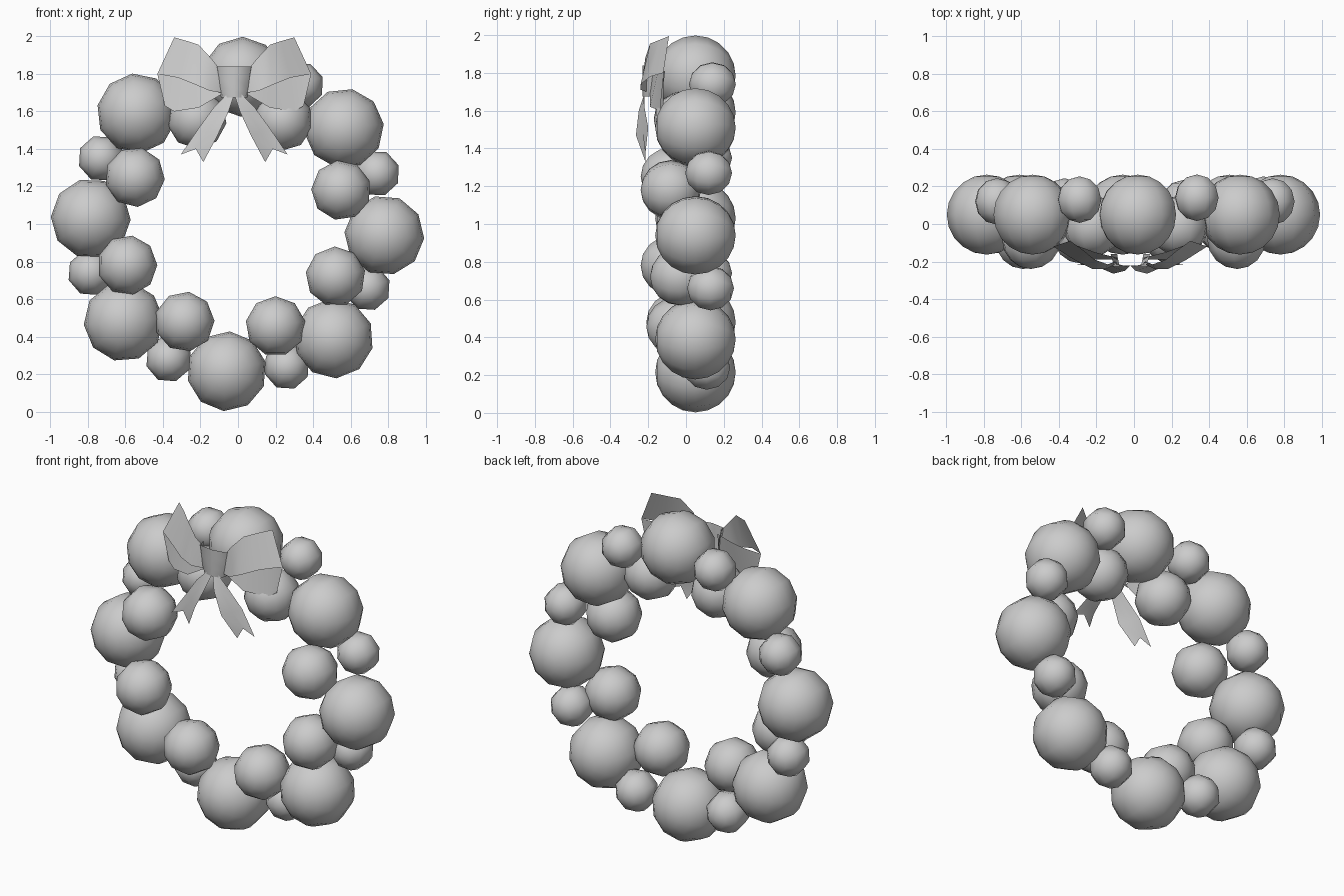
import bpy, bmesh, math
from mathutils import Matrix, Vector

grey = bpy.data.materials.new("matte_grey")
grey.diffuse_color = (0.6, 0.6, 0.6, 1)


def finish(name, bm):
    me = bpy.data.meshes.new(name)
    bm.to_mesh(me)
    bm.free()
    me.materials.append(grey)
    for p in me.polygons:
        p.use_smooth = True
    ob = bpy.data.objects.new(name, me)
    bpy.context.collection.objects.link(ob)
    return ob


# Low-poly bauble, its pole facing forward and turned with its place on the ring
def bauble(name, x, y, z, r, segs, rings):
    bm = bmesh.new()
    bmesh.ops.create_uvsphere(bm, u_segments=segs, v_segments=rings, radius=r)
    turn = math.atan2(x, z - 1.0)
    m = (Matrix.Translation((x, y, z)) @ Matrix.Rotation(turn, 4, 'Y')
         @ Matrix.Rotation(math.radians(90), 4, 'X'))
    bmesh.ops.transform(bm, matrix=m, verts=bm.verts)
    return finish(name, bm)


# Outer ring of big baubles
for x, z in [(0.02, 1.785), (-0.54, 1.59), (-0.785, 1.03), (-0.61, 0.48),
             (-0.06, 0.215), (0.51, 0.39), (0.78, 0.94), (0.565, 1.51)]:
    bauble("big_bauble", x, 0.05, z, 0.213, 10, 10)

# Inner ring of medium baubles, set forward
for x, y, z in [(-0.55, -0.08, 1.25), (-0.59, -0.08, 0.78), (-0.285, -0.05, 0.48),
                (0.20, -0.05, 0.455), (0.52, -0.03, 0.72), (0.55, -0.08, 1.18),
                (0.24, -0.01, 1.55), (-0.22, -0.01, 1.56)]:
    bauble("medium_bauble", x, y, z, 0.16, 9, 8)

# Small baubles in the gaps, set back
for x, y, z in [(-0.73, 0.12, 1.35), (-0.785, 0.12, 0.74), (-0.37, 0.12, 0.28),
                (0.26, 0.11, 0.24), (0.69, 0.13, 0.66), (0.74, 0.12, 1.27),
                (0.335, 0.14, 1.74), (-0.29, 0.13, 1.76)]:
    bauble("small_bauble", x, y, z, 0.124, 8, 6)


# Ribbon strip through pairs of edge points, optionally flipped about the bow centre
def ribbon(name, rows, side=1):
    bm = bmesh.new()
    vs = [[bm.verts.new((-0.02 + side * p[0], p[1], p[2])) for p in row] for row in rows]
    for a, b in zip(vs, vs[1:]):
        for i in range(len(a) - 1):
            bm.faces.new((a[i], b[i], b[i + 1], a[i + 1]))
    if side < 0:
        bmesh.ops.reverse_faces(bm, faces=bm.faces)
    return finish(name, bm)


for side in (-1, 1):
    # Upper front of the loop
    ribbon("bow_loop_front", [
        [(0.07, -0.21, 1.70), (0.08, -0.20, 1.83)],
        [(0.13, -0.24, 1.71), (0.12, -0.215, 1.88)],
        [(0.20, -0.24, 1.74), (0.19, -0.19, 1.955)],
        [(0.30, -0.19, 1.78), (0.25, -0.14, 1.975)],
        [(0.41, -0.12, 1.80), (0.32, -0.09, 1.995)]], side)
    # Lower back of the loop
    ribbon("bow_loop_back", [
        [(0.07, -0.19, 1.69), (0.07, -0.18, 1.81)],
        [(0.19, -0.19, 1.62), (0.19, -0.15, 1.80)],
        [(0.32, -0.14, 1.60), (0.30, -0.11, 1.81)],
        [(0.37, -0.12, 1.63), (0.41, -0.12, 1.80)]], side)
    # Hanging tail with a notched end
    ribbon("bow_tail", [
        [(0.0, -0.22, 1.69), (0.02, -0.22, 1.69), (0.04, -0.22, 1.69)],
        [(0.03, -0.25, 1.60), (0.075, -0.235, 1.60), (0.11, -0.22, 1.62)],
        [(0.09, -0.265, 1.47), (0.14, -0.23, 1.49), (0.19, -0.20, 1.51)],
        [(0.165, -0.215, 1.33), (0.205, -0.215, 1.40), (0.285, -0.215, 1.37)]], side)

# Knot wrapping the middle of the bow
ribbon("bow_knot", [
    [(x * w, y, z) for x, y in ((-1, -0.16), (-0.85, -0.215), (0, -0.23), (0.85, -0.215), (1, -0.16))]
    for w, z in ((0.07, 1.675), (0.085, 1.72), (0.095, 1.79), (0.105, 1.84))][::-1])
